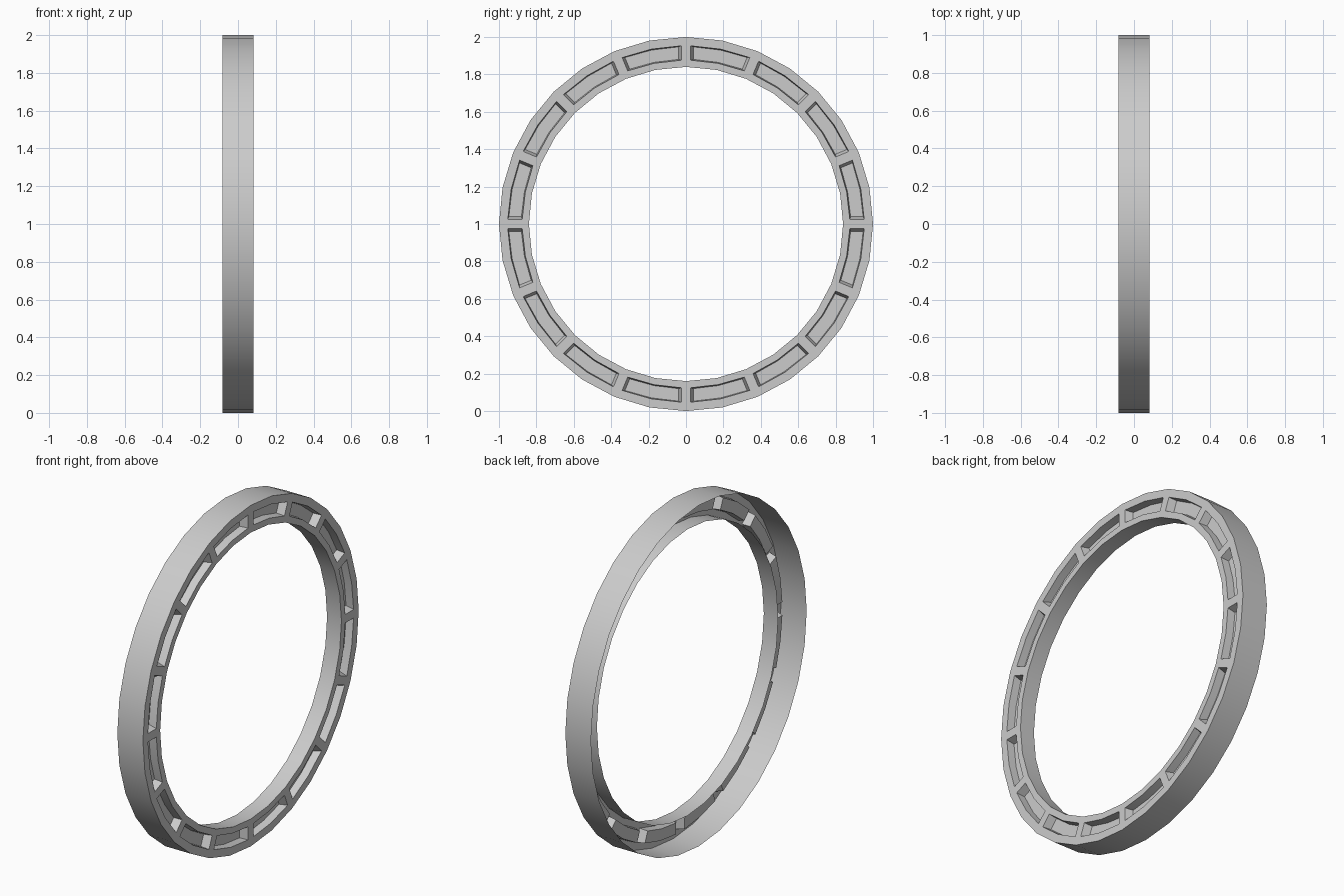
import bpy, bmesh
from math import sin, cos, asin, pi

if "Cube" in bpy.data.objects:
    bpy.data.objects.remove(bpy.data.objects["Cube"])

SECTORS = 16
STEP = 2 * pi / SECTORS
R_OUT, R_IN = 1.0, 0.84           # rim radii
X_FACE, X_BACK = 0.083, -0.083    # pocketed face and open back
X_LIP, X_FLOOR = -0.01, 0.038     # end of inner lip, pocket floor

bm = bmesh.new()


def arc(r, x, a, gap=0.0):
    """Three points across one sector, ends pulled in by a parallel gap."""
    d = asin(gap / r)
    return [bm.verts.new((x, r * sin(t), 1 + r * cos(t)))
            for t in (a + d, a + STEP / 2, a + STEP - d)]


def strip(p, q):
    for i in range(2):
        bm.faces.new((p[i], p[i + 1], q[i + 1], q[i]))


for k in range(SECTORS):
    a = k * STEP
    out_back, out_face = arc(R_OUT, X_BACK, a), arc(R_OUT, X_FACE, a)
    in_face, in_lip = arc(R_IN, X_FACE, a), arc(R_IN, X_LIP, a)
    top, low = arc(0.953, X_FACE, a, 0.025), arc(0.876, X_FACE, a, 0.025)
    ftop, flow = arc(0.948, X_FLOOR, a, 0.039), arc(0.881, X_FLOOR, a, 0.039)
    # outer band, face around the pocket, inner lip
    strip(out_back, out_face)
    strip(out_face, top)
    strip(low, in_face)
    strip(in_face, in_lip)
    # tapered pocket walls and floor
    strip(top, ftop)
    strip(ftop, flow)
    strip(flow, low)
    for e in (0, 2):
        bm.faces.new((out_face[e], top[e], low[e], in_face[e]))
        bm.faces.new((top[e], ftop[e], flow[e], low[e]))

bmesh.ops.remove_doubles(bm, verts=bm.verts, dist=1e-5)
bmesh.ops.recalc_face_normals(bm, faces=bm.faces)

# make the pocketed face point towards +x
bm.normal_update()
if sum(f.normal.x * f.calc_area() for f in bm.faces) < 0:
    bmesh.ops.reverse_faces(bm, faces=bm.faces)

mesh = bpy.data.meshes.new("pocketed_ring")
bm.to_mesh(mesh)
bm.free()
ring = bpy.data.objects.new("pocketed_ring", mesh)
bpy.context.collection.objects.link(ring)
bpy.context.view_layer.objects.active = ring
ring.select_set(True)
bpy.ops.object.shade_smooth_by_angle(angle=pi / 6)
